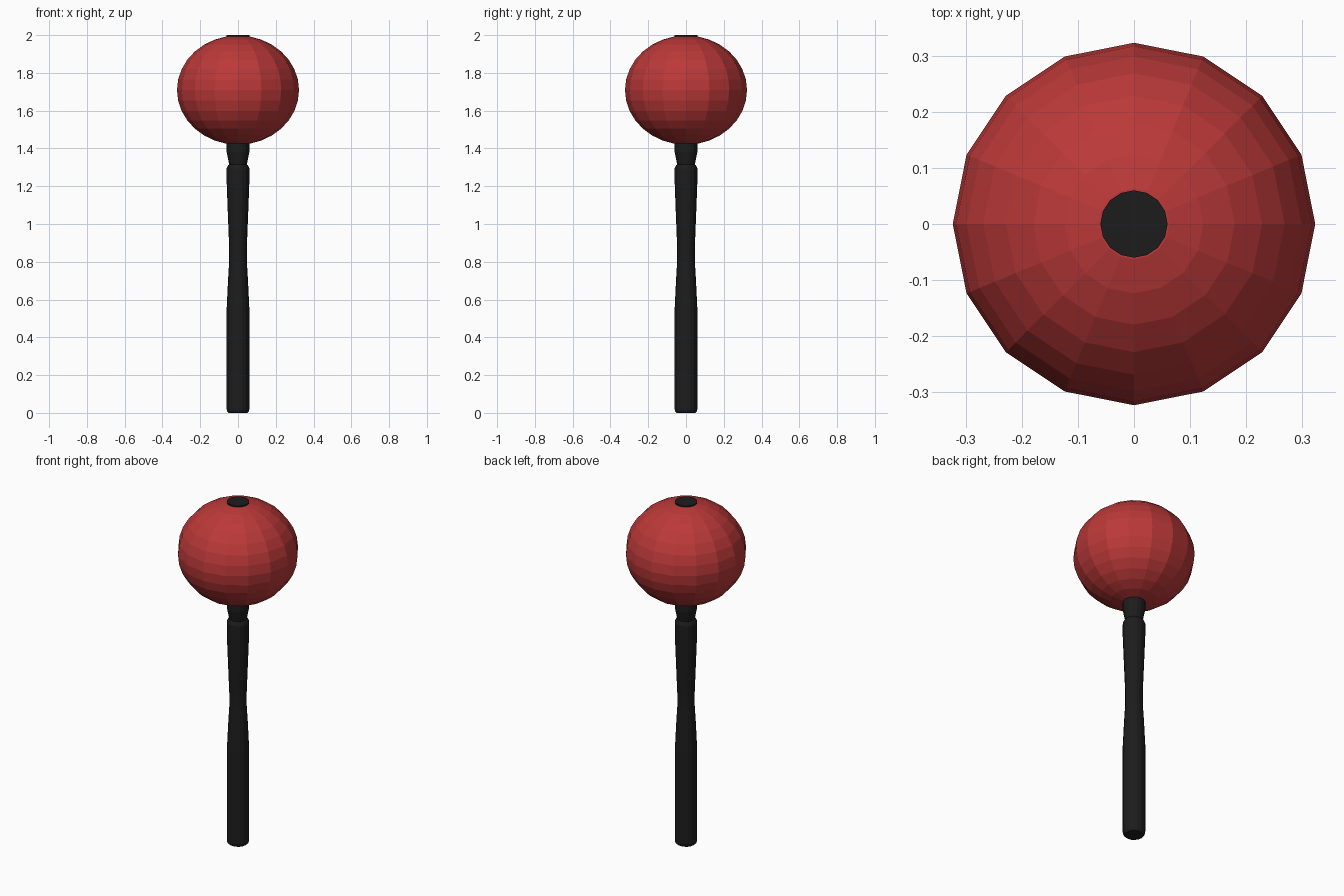
import bpy, bmesh, math

if "Cube" in bpy.data.objects:
    bpy.data.objects.remove(bpy.data.objects["Cube"])

SIDES = 16


def material(name, color):
    m = bpy.data.materials.new(name)
    m.diffuse_color = color
    m.use_nodes = True
    m.node_tree.nodes["Principled BSDF"].inputs["Base Color"].default_value = m.diffuse_color
    return m


def lathe(name, profile, mat):
    """Revolve (radius, z) points from bottom to top, capping both ends."""
    bm = bmesh.new()
    rings = []
    for r, z in profile:
        rings.append([bm.verts.new((r * math.cos(2 * math.pi * i / SIDES),
                                    r * math.sin(2 * math.pi * i / SIDES), z))
                      for i in range(SIDES)])
    for a, b in zip(rings, rings[1:]):
        for i in range(SIDES):
            j = (i + 1) % SIDES
            bm.faces.new((a[i], a[j], b[j], b[i]))
    bm.faces.new(rings[0][::-1])
    bm.faces.new(rings[-1])
    mesh = bpy.data.meshes.new(name)
    bm.to_mesh(mesh)
    bm.free()
    obj = bpy.data.objects.new(name, mesh)
    obj.data.materials.append(mat)
    bpy.context.collection.objects.link(obj)
    return obj


black = material("black", (0.012, 0.012, 0.012, 1))
red = material("red", (0.50, 0.04, 0.04, 1))

# Handle: rounded butt, narrow waist, neck groove, rod through the head
lathe("handle", [
    (0.050, 0.0), (0.057, 0.007), (0.060, 0.02), (0.060, 0.55),
    (0.053, 0.70), (0.047, 0.80), (0.047, 0.88), (0.054, 1.06),
    (0.060, 1.22), (0.060, 1.295), (0.053, 1.31), (0.047, 1.315),
    (0.060, 1.38), (0.060, 2.0),
], black)

# Head: slightly flattened faceted ball
RINGS = 16
head = [(0.323 * math.sin(math.pi * k / RINGS),
         1.709 - 0.289 * math.cos(math.pi * k / RINGS))
        for k in range(1, RINGS)]
lathe("head", head, red)
